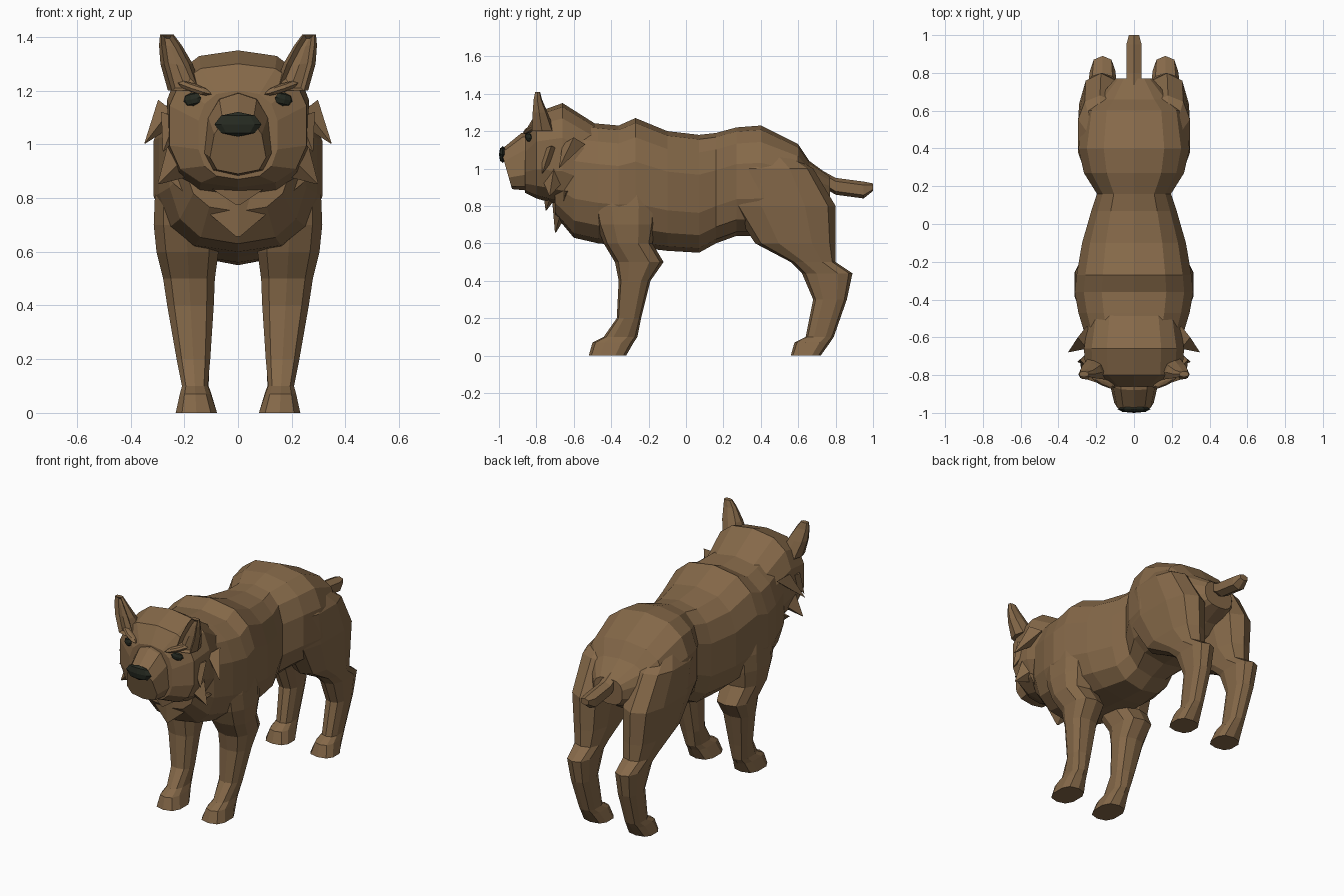
import bpy
import bmesh
from math import sin, cos, tau, copysign
from mathutils import Matrix, Vector

if "Cube" in bpy.data.objects:
    bpy.data.objects.remove(bpy.data.objects["Cube"], do_unlink=True)


def make_material(name, red, green, blue):
    material = bpy.data.materials.new(name)
    material.use_nodes = True
    colour = (red, green, blue, 1)
    material.diffuse_color = colour
    shader = material.node_tree.nodes["Principled BSDF"]
    shader.inputs["Base Color"].default_value = colour
    return material


fur = make_material("brown fur", .235, .14, .066)
dark = make_material("dark nose and eyes", .02, .024, .016)


def outline(sides, taper=0):
    """Boxy rounded cross-section; taper narrows the upper side."""
    points = []
    for i in range(sides):
        across, up = sin(tau * i / sides), cos(tau * i / sides)
        u = copysign(abs(across) ** .75, across)
        v = copysign(abs(up) ** .75, up)
        points.append((u * (1 - taper * v), v))
    return points


def finish(name, bm, material=fur, paired=False):
    """Make a flat-shaded object, mirrored when it is one of a pair."""
    bmesh.ops.recalc_face_normals(bm, faces=bm.faces)
    mesh = bpy.data.meshes.new(name)
    bm.to_mesh(mesh)
    bm.free()
    mesh.materials.append(material)
    obj = bpy.data.objects.new(name, mesh)
    bpy.context.collection.objects.link(obj)
    if paired:
        mirror = obj.modifiers.new("other side", 'MIRROR')
        mirror.use_mirror_merge = False


def skin(rings):
    """Bridge a row of equal point rings and cap both ends."""
    bm = bmesh.new()
    loops = [[bm.verts.new(point) for point in ring] for ring in rings]
    for one, two in zip(loops, loops[1:]):
        for i in range(len(one)):
            bm.faces.new((one[i - 1], one[i], two[i], two[i - 1]))
    bm.faces.new(loops[0])
    bm.faces.new(loops[-1])
    bmesh.ops.recalc_face_normals(bm, faces=bm.faces)
    return bm


def loft_along_y(name, shape, sections, lean=0):
    """Each section gives y, bottom, top and half width."""
    rings = []
    for y, bottom, top, width in sections:
        middle, reach = (bottom + top) / 2, (top - bottom) / 2
        rings.append([(u * width, y - lean * v, middle + reach * v) for u, v in shape])
    finish(name, skin(rings))


def loft_along_z(shape, sections, foot_x, splay):
    """Each section gives z, front, back and half width; x moves out with height."""
    rings = []
    for z, front, back, width in sections:
        x = foot_x + splay * z
        middle, reach = (front + back) / 2, (front - back) / 2
        rings.append([(x + u * width, middle + reach * v, z) for u, v in shape])
    return skin(rings)


def tuft(name, root, tip, width, depth, paired=True):
    """A pointed, four-sided lock of fur."""
    root, tip = Vector(root), Vector(tip)
    thick = Vector((0, depth, 0))
    across = (tip - root).cross(thick).normalized() * width
    rim = [root + across, root + thick, root - across, root - thick]
    point = [corner.lerp(tip, .97) for corner in rim]
    finish(name, skin([rim, point]), paired=paired)


def gem(name, centre, size, turn, tilt, material, paired):
    """A faceted ellipsoid for the small features of the face."""
    bm = bmesh.new()
    matrix = (Matrix.Translation(centre) @ Matrix.Rotation(turn, 4, 'Z')
              @ Matrix.Rotation(tilt, 4, 'Y') @ Matrix.Diagonal((*size, 1)))
    bmesh.ops.create_uvsphere(bm, u_segments=8, v_segments=4, radius=1, matrix=matrix)
    finish(name, bm, material, paired)


# Torso from neck to rump
loft_along_y("torso", outline(14), [
    (-.7, .75, 1.2, .2),
    (-.6, .63, 1.25, .26),
    (-.47, .6, 1.24, .3),
    (-.36, .59, 1.23, .32),
    (-.27, .58, 1.27, .31),
    (-.1, .56, 1.2, .28),
    (.07, .55, 1.18, .23),
    (.16, .6, 1.19, .2),
    (.27, .64, 1.22, .27),
    (.4, .64, 1.23, .3),
    (.6, .7, 1.13, .27),
    (.66, .75, 1.04, .2),
    (.77, .8, .96, .1),
])

# Head and muzzle
loft_along_y("head", outline(14), [
    (-.86, .87, 1.2, .15),
    (-.8, .84, 1.3, .26),
    (-.66, .8, 1.35, .27),
    (-.47, .75, 1.23, .24),
])
loft_along_y("muzzle", outline(10, taper=.2), [
    (-.96, .89, 1.1, .1),
    (-.85, .88, 1.19, .125),
    (-.75, .9, 1.2, .13),
], lean=.03)

# Short tail
loft_along_y("tail", outline(6), [
    (.6, .98, 1.06, .035),
    (.8, .86, .95, .045),
    (.95, .84, .93, .045),
    (1, .88, .92, .03),
])

# Front legs with shoulder, elbow and paw
front_leg = loft_along_z(outline(10), [
    (1, -.45, -.22, .08),
    (.8, -.5, -.15, .115),
    (.7, -.48, -.16, .125),
    (.6, -.44, -.18, .12),
    (.5, -.38, -.12, .1),
    (.4, -.36, -.19, .09),
    (.2, -.37, -.24, .065),
    (.1, -.44, -.26, .05),
    (.07, -.5, -.28, .06),
    (0, -.52, -.32, .08),
], foot_x=.155, splay=.055)
finish("front_leg", front_leg, paired=True)

# Hind legs with haunch, hock and paw
hind_leg = loft_along_z(outline(10), [
    (1.12, .37, .48, .04),
    (1, .25, .68, .12),
    (.8, .24, .8, .12),
    (.6, .37, .8, .1),
    (.5, .56, .8, .08),
    (.44, .62, .89, .07),
    (.3, .68, .86, .06),
    (.1, .64, .79, .05),
    (.07, .58, .77, .06),
    (0, .56, .72, .08),
], foot_x=.155, splay=.025)
finish("hind_leg", hind_leg, paired=True)

# Ears, hollowed on the side that faces forward
ear = loft_along_z(outline(8), [
    (1.2, -.84, -.7, .065),
    (1.3, -.83, -.74, .06),
    (1.37, -.82, -.77, .042),
    (1.41, -.81, -.78, .025),
], foot_x=-.2, splay=.33)
hollow = [face for face in ear.faces if face.normal.y < -.5]
bmesh.ops.inset_region(ear, faces=hollow, thickness=.012, depth=-.02)
finish("ear", ear, paired=True)

# Nose, eyes and heavy brows
gem("nose", (0, -.98, 1.075), (.088, .02, .046), 0, 0, dark, False)
gem("eye", (.17, -.842, 1.168), (.036, .012, .025), .4, .2, dark, True)
gem("brow", (.165, -.83, 1.21), (.08, .025, .017), .5, -.3, fur, True)

# Cheek, neck and chest fur
tuft("cheek_tuft", (.23, -.72, 1.1), (.28, -.77, .97), .06, .05)
tuft("jaw_tuft", (.18, -.7, .97), (.3, -.73, .85), .1, .08)
tuft("neck_tuft", (.25, -.6, 1.13), (.35, -.68, 1), .06, .06)
tuft("throat_mane", (0, -.7, .93), (0, -.75, .77), .24, .07, paired=False)
tuft("chest_mane", (0, -.64, .88), (0, -.7, .65), .27, .08, paired=False)
